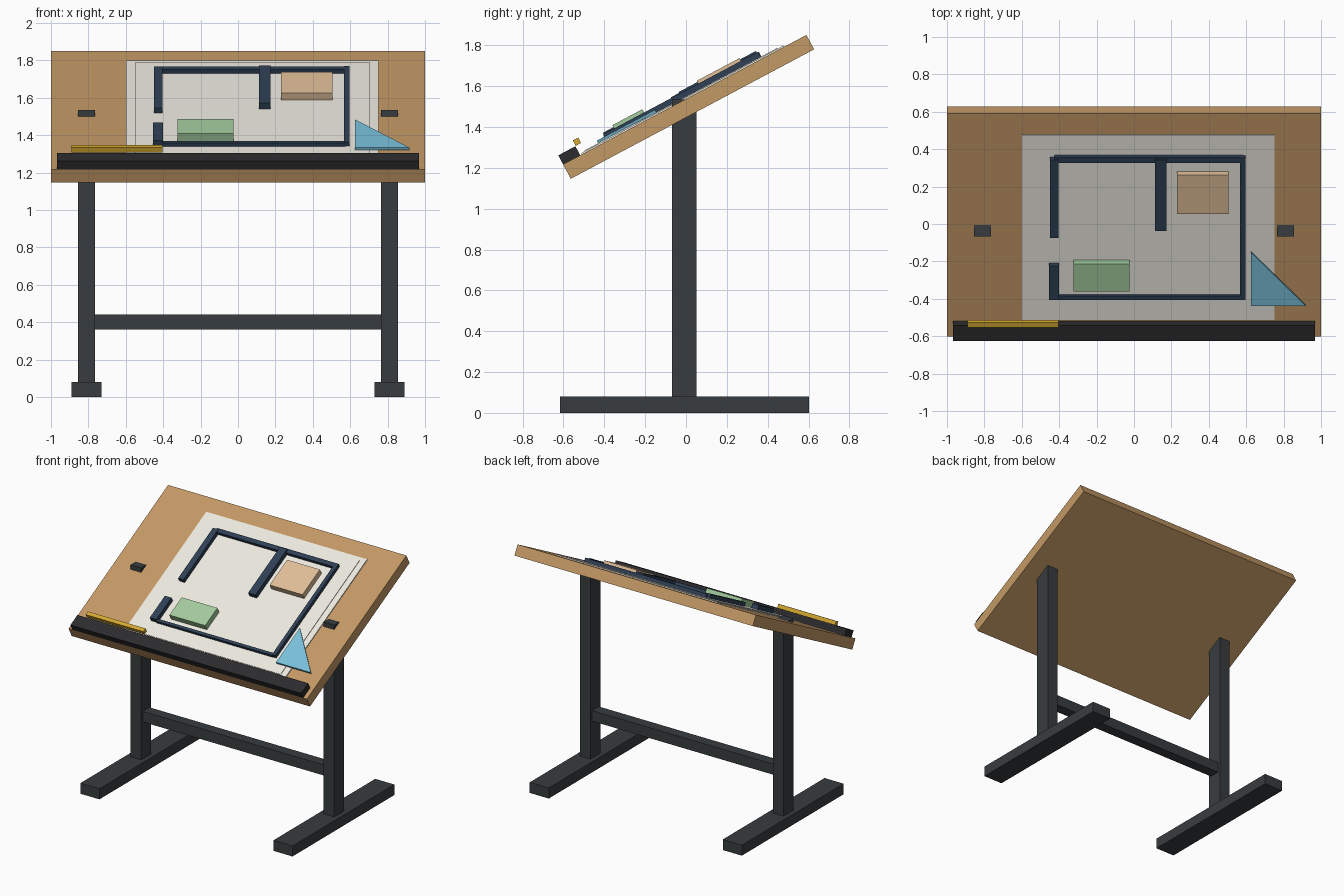
import bpy, bmesh, math
from mathutils import Matrix

if "Cube" in bpy.data.objects:
    bpy.data.objects.remove(bpy.data.objects["Cube"])

# Frame of the tilted work surface: x across, y up the slope, z out of the board
TILT = Matrix.Translation((0, -0.006, 1.534)) @ Matrix.Rotation(math.radians(28), 4, 'X')
FLAT = Matrix.Identity(4)


def mat(name, r, g, b):
    m = bpy.data.materials.new(name)
    m.diffuse_color = (r, g, b, 1)
    m.use_nodes = True
    m.node_tree.nodes["Principled BSDF"].inputs["Base Color"].default_value = m.diffuse_color
    return m


WOOD = mat("wood", 0.55, 0.32, 0.13)
METAL = mat("dark_metal", 0.04, 0.046, 0.05)
BLACK = mat("ledge_black", 0.025, 0.025, 0.028)
PAPER = mat("paper", 0.85, 0.82, 0.75)
NAVY = mat("navy", 0.028, 0.05, 0.09)
GREEN = mat("green", 0.37, 0.6, 0.34)
TAN = mat("tan", 0.75, 0.52, 0.32)
BLUE = mat("blue", 0.19, 0.53, 0.7)
YELLOW = mat("yellow", 0.66, 0.39, 0.03)


def prism(name, outline, z0, z1, material, frame=FLAT):
    """Extrude a flat outline from z0 to z1 within the given frame."""
    bm = bmesh.new()
    face = bm.faces.new([bm.verts.new((x, y, z0)) for x, y in outline])
    out = bmesh.ops.extrude_face_region(bm, geom=[face])
    top = [v for v in out["geom"] if isinstance(v, bmesh.types.BMVert)]
    bmesh.ops.translate(bm, verts=top, vec=(0, 0, z1 - z0))
    bmesh.ops.recalc_face_normals(bm, faces=bm.faces)
    me = bpy.data.meshes.new(name)
    bm.to_mesh(me)
    bm.free()
    me.materials.append(material)
    ob = bpy.data.objects.new(name, me)
    ob.matrix_world = frame
    bpy.context.collection.objects.link(ob)
    return ob


def box(name, x, y, z, material, frame=FLAT):
    """Box from (min, max) ranges."""
    outline = [(x[0], y[0]), (x[1], y[0]), (x[1], y[1]), (x[0], y[1])]
    return prism(name, outline, z[0], z[1], material, frame)


# Stand: feet, posts (their tops poke through the board) and cross beam
for side, s in (("left", -1), ("right", 1)):
    c = 0.81 * s
    box(side + "_foot", (c - 0.08, c + 0.08), (-0.618, 0.602), (0, 0.08), METAL)
    box(side + "_post", (c - 0.045, c + 0.045), (-0.068, 0.052), (0.08, 1.535), METAL)
box("cross_beam", (-0.765, 0.765), (-0.048, 0.032), (0.36, 0.44), METAL)

# Tilted board with front ledge and pencil
box("board", (-1, 1), (-0.675, 0.675), (-0.08, 0), WOOD, TILT)
box("ledge", (-0.968, 0.968), (-0.675, -0.58), (0, 0.05), BLACK, TILT)
box("pencil", (-0.89, -0.405), (-0.578, -0.548), (0.051, 0.081), YELLOW, TILT)

# Drawing sheet with raised inner sheet
box("sheet", (-0.6, 0.75), (-0.57, 0.55), (0, 0.007), PAPER, TILT)
box("inner_sheet", (-0.55, 0.705), (-0.55, 0.52), (0.007, 0.011), PAPER, TILT)

# Floor plan walls
BASE = 0.011
for name, x, y, top in (
    ("top_wall", (-0.425, 0.583), (0.396, 0.43), 0.036),
    ("bottom_wall", (-0.405, 0.575), (-0.435, -0.413), 0.033),
    ("right_wall", (0.568, 0.597), (-0.432, 0.428), 0.038),
    ("left_upper_wall", (-0.45, -0.405), (-0.055, 0.418), 0.042),
    ("left_lower_wall", (-0.455, -0.4), (-0.43, -0.225), 0.045),
    ("middle_wall", (0.112, 0.173), (-0.01, 0.42), 0.047),
):
    box(name, x, y, (BASE, top), NAVY, TILT)

# Furniture blocks on the plan
box("green_block", (-0.323, -0.023), (-0.372, -0.206), (BASE, 0.056), GREEN, TILT)
box("tan_block", (0.229, 0.504), (0.095, 0.332), (BASE, 0.054), TAN, TILT)

# Set square
prism("set_square", [(0.625, -0.475), (0.917, -0.475), (0.625, -0.152)],
      BASE, 0.025, BLUE, TILT)
